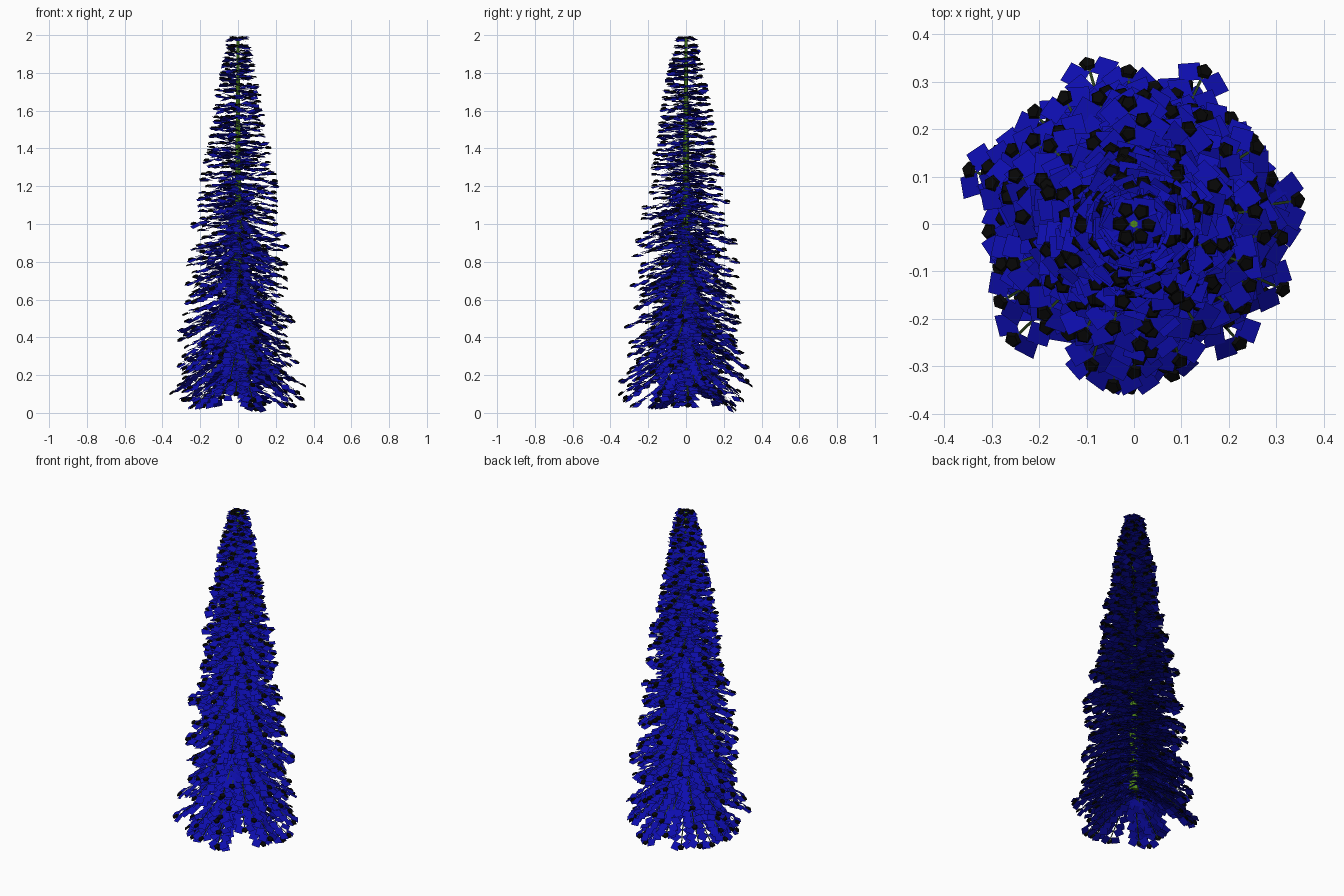
import bpy, bmesh, math, random
from mathutils import Matrix, Vector

if "Cube" in bpy.data.objects:
    bpy.data.objects.remove(bpy.data.objects["Cube"])

random.seed(11)

# outline: (tip height, reach, droop in degrees)
PROFILE = [(0.015, .25, 38), (0.1, .335, 36), (0.3, .30, 32), (0.5, .28, 27), (0.8, .25, 20),
           (1.0, .225, 15), (1.2, .185, 9), (1.4, .155, 5), (1.6, .12, 3), (1.8, .085, 1), (1.985, .033, 0)]


def outline(z):
    for a, b in zip(PROFILE, PROFILE[1:]):
        if z <= b[0]:
            t = (z - a[0]) / (b[0] - a[0])
            return [p + (q - p) * t for p, q in zip(a[1:], b[1:])]
    return PROFILE[-1][1:]


def finish(bm, name, color):
    me = bpy.data.meshes.new(name)
    bm.to_mesh(me)
    bm.free()
    ob = bpy.data.objects.new(name, me)
    bpy.context.collection.objects.link(ob)
    mat = bpy.data.materials.new(name + "_color")
    mat.diffuse_color = (*color, 1)
    mat.use_nodes = True
    mat.node_tree.nodes["Principled BSDF"].inputs["Base Color"].default_value = mat.diffuse_color
    me.materials.append(mat)


def face(bm, m, pts):
    bm.faces.new([bm.verts.new(m @ Vector(p)) for p in pts])


petals, buds, twigs = bmesh.new(), bmesh.new(), bmesh.new()


def branch(z, angle):
    reach, droop = outline(z)
    reach *= random.uniform(.85, 1.1)
    droop = math.radians(droop + random.uniform(-5, 5))
    length = reach / math.cos(droop)
    base_z = min(z + reach * math.tan(droop), 1.985)
    # local x runs out along the branch
    frame = (Matrix.Translation((0, 0, base_z)) @ Matrix.Rotation(angle, 4, 'Z')
             @ Matrix.Rotation(droop, 4, 'Y'))
    # thin twig
    w = .003
    face(twigs, frame, [(0, -w, -.002), (length, -w, -.002), (length, w, -.002), (0, w, -.002)])
    # pairs of square petals folded like a roof
    s = .046
    x = length - .022
    while x > 0:
        for side in (-1, 1):
            m = (frame @ Matrix.Translation((x, 0, 0))
                 @ Matrix.Rotation(side * math.radians(random.uniform(20, 45)), 4, 'Z')
                 @ Matrix.Rotation(-side * math.radians(random.uniform(0, 24)), 4, 'X')
                 @ Matrix.Rotation(math.radians(random.uniform(-12, 12)), 4, 'Y'))
            face(petals, m, [(0, 0, 0), (s, 0, 0), (s, side * s, 0), (0, side * s, 0)][::side])
        x -= .044
    # dark five-sided bud at the end
    m = (frame @ Matrix.Translation((length, 0, .003))
         @ Matrix.Rotation(random.uniform(-.25, .25), 4, 'X')
         @ Matrix.Rotation(random.random() * 6, 4, 'Z'))
    bmesh.ops.create_cone(buds, cap_ends=True, segments=5, radius1=.019, radius2=.014,
                          depth=.008, matrix=m)


# loose whorls of branches up the stem
z, turn = .04, 0
while z < 1.97:
    count = 6
    for k in range(count):
        low = min(.01, z * .2)
        branch(z + random.uniform(-low, low),
               turn + 2 * math.pi * k / count + random.uniform(-.3, .3))
    turn += 2.4
    z += .034
for k in range(6):
    branch(1.985, k * math.pi / 3)
# a few long low fronds
for k in range(5):
    branch(.02 + .012 * k, k * 2.51 + 1.2)

finish(petals, "petals", (.004, .004, .42))
finish(buds, "dark_buds", (.002, .002, .002))
finish(twigs, "twigs", (.02, .05, .01))

# tapering green stem
stem = bmesh.new()
bmesh.ops.create_cone(stem, cap_ends=True, segments=6, radius1=.03, radius2=.008, depth=1.75,
                      matrix=Matrix.Translation((0, 0, 1.11)))
finish(stem, "stem", (.08, .25, .01))
